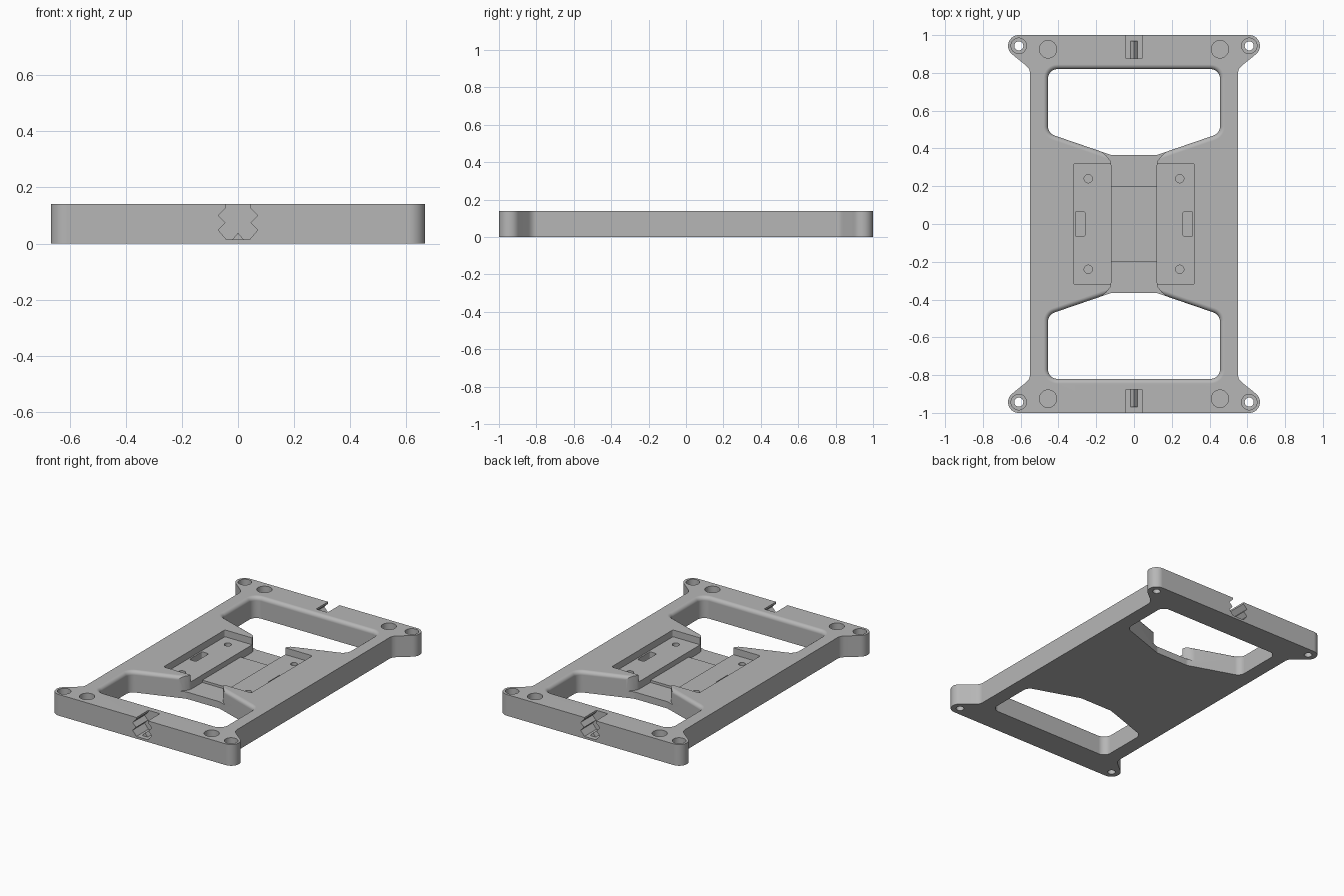
import bpy, bmesh
from math import sin, cos, pi, radians, atan2
from mathutils import Vector

if "Cube" in bpy.data.objects:
    bpy.data.objects.remove(bpy.data.objects["Cube"])

H = 0.14          # plate thickness
TOP = H + 0.02    # cutters reach above the plate

grey = bpy.data.materials.new("plain grey")
grey.use_nodes = True
colour = (0.47, 0.47, 0.47, 1)
grey.diffuse_color = colour
grey.node_tree.nodes["Principled BSDF"].inputs["Base Color"].default_value = colour


def loft(name, rings):
    """Closed solid through a stack of equal-length rings of 3D points."""
    bm = bmesh.new()
    rows = [[bm.verts.new(p) for p in ring] for ring in rings]
    n = len(rows[0])
    for a, b in zip(rows, rows[1:]):
        for i in range(n):
            j = (i + 1) % n
            bm.faces.new((a[i], a[j], b[j], b[i]))
    bm.faces.new(rows[0][::-1])
    bm.faces.new(rows[-1])
    bmesh.ops.recalc_face_normals(bm, faces=bm.faces)
    mesh = bpy.data.meshes.new(name)
    bm.to_mesh(mesh)
    bm.free()
    mesh.materials.append(grey)
    ob = bpy.data.objects.new(name, mesh)
    bpy.context.collection.objects.link(ob)
    return ob


def prism(name, pts, z0, z1):
    return loft(name, [[(x, y, z) for x, y in pts] for z in (z0, z1)])


def rect(cx, cy, w, d):
    return [(cx - w, cy - d), (cx + w, cy - d), (cx + w, cy + d), (cx - w, cy + d)]


def circle(cx, cy, r, n=32):
    return [(cx + r * cos(2 * pi * i / n), cy + r * sin(2 * pi * i / n)) for i in range(n)]


def rounded(corners, r, grow=0.0, n=8):
    """Round the corners of a convex counter-clockwise polygon, then grow it."""
    out = []
    pts = [Vector(c) for c in corners]
    for i, p in enumerate(pts):
        d0 = (p - pts[i - 1]).normalized()
        d1 = (pts[(i + 1) % len(pts)] - p).normalized()
        n0, n1 = Vector((d0.y, -d0.x)), Vector((d1.y, -d1.x))
        centre = p - (n0 + n1) * (r / (1 + n0.dot(n1)))
        a0, a1 = atan2(n0.y, n0.x), atan2(n1.y, n1.x)
        turn = (a1 - a0) % (2 * pi)
        for k in range(n + 1):
            a = a0 + turn * k / n
            out.append((centre.x + (r + grow) * cos(a), centre.y + (r + grow) * sin(a)))
    return out


def mirror_x(pts):
    return pts + [(-x, y) for x, y in reversed(pts)]


def cut(body, cutter):
    mod = body.modifiers.new("cut", 'BOOLEAN')
    mod.operation = 'DIFFERENCE'
    mod.solver = 'EXACT'
    mod.object = cutter
    bpy.context.view_layer.objects.active = body
    bpy.ops.object.modifier_apply(modifier=mod.name)
    bpy.data.objects.remove(cutter)


# Plate outline with four rounded mounting ears
EAR = (0.61, 0.943)
quarter = [(0.55, 0.80), (0.556, 0.822), (0.573, 0.840)]
for k in range(15):
    a = radians(-53 + 143 * k / 14)
    quarter.append((EAR[0] + 0.057 * cos(a), EAR[1] + 0.057 * sin(a)))
half = mirror_x(quarter)
plate = prism("mounting_plate", half + [(-x, -y) for x, y in half], 0, H)

# Two tapered windows with a rounded upper rim
fillet = 0.025
window = [(0.455, 0.82), (-0.455, 0.82), (-0.455, 0.48),
          (-0.12, 0.365), (0.12, 0.365), (0.455, 0.48)]
levels = [(-0.02, 0)]
for k in range(7):
    a = pi / 2 * k / 6
    levels.append((H - fillet + fillet * sin(a), fillet * (1 - cos(a))))
levels.append((TOP, fillet))
for s in (1, -1):
    rings = [[(x, s * y, z) for x, y in rounded(window, 0.05, g)] for z, g in levels]
    cut(plate, loft("window_cutter", rings))

# Central pocket, its lower channel and the flared channel mouths
cut(plate, prism("pocket_cutter", rounded(rect(0, 0, 0.32, 0.32), 0.012, n=4), 0.095, TOP))
cut(plate, prism("channel_cutter", rect(0, 0, 0.12, 0.21), 0.06, TOP))
mouth = mirror_x([(0.12, 0.20), (0.12, 0.31), (0.125, 0.335), (0.145, 0.36), (0.19, 0.40)])
for s in (1, -1):
    cut(plate, prism("mouth_cutter", [(x, s * y) for x, y in mouth], 0.045, TOP))

# Slots in the pocket floor
for sx in (1, -1):
    cut(plate, prism("slot_cutter", rounded(rect(sx * 0.285, 0, 0.025, 0.067), 0.01, n=4),
                     0.05, TOP))

# Screw holes, round recesses and counterbored ear holes
for sx in (1, -1):
    for sy in (1, -1):
        for x, y, r, z in ((0.242, 0.24, 0.022, 0.04),
                           (0.455, 0.925, 0.046, 0.09),
                           (EAR[0], EAR[1], 0.041, 0.08),
                           (EAR[0], EAR[1], 0.024, -0.02)):
            cut(plate, prism("hole_cutter", circle(sx * x, sy * y, r), z, TOP))

# Zigzag latch notch in each end, with a small ridge on its floor
notch = mirror_x([(0.042, 0.015), (0.07, 0.048), (0.045, 0.074),
                  (0.07, 0.10), (0.042, 0.128), (0.042, TOP)])
ridge = [(-0.024, 0.01), (0.024, 0.01), (0, 0.038)]
for s, end in ((-1, "front"), (1, "back")):
    cut(plate, loft("notch_cutter", [[(x, s * y, z) for x, z in notch] for y in (0.875, 1.02)]))
    loft(end + "_notch_ridge", [[(x, s * y, z) for x, z in ridge] for y in (0.875, 0.97)])

# Smooth the round walls, keep the flats flat
bpy.ops.object.select_all(action='DESELECT')
plate.select_set(True)
bpy.context.view_layer.objects.active = plate
bpy.ops.object.shade_smooth_by_angle(angle=radians(30))
weighted = plate.modifiers.new("weighted normals", 'WEIGHTED_NORMAL')
weighted.keep_sharp = True
